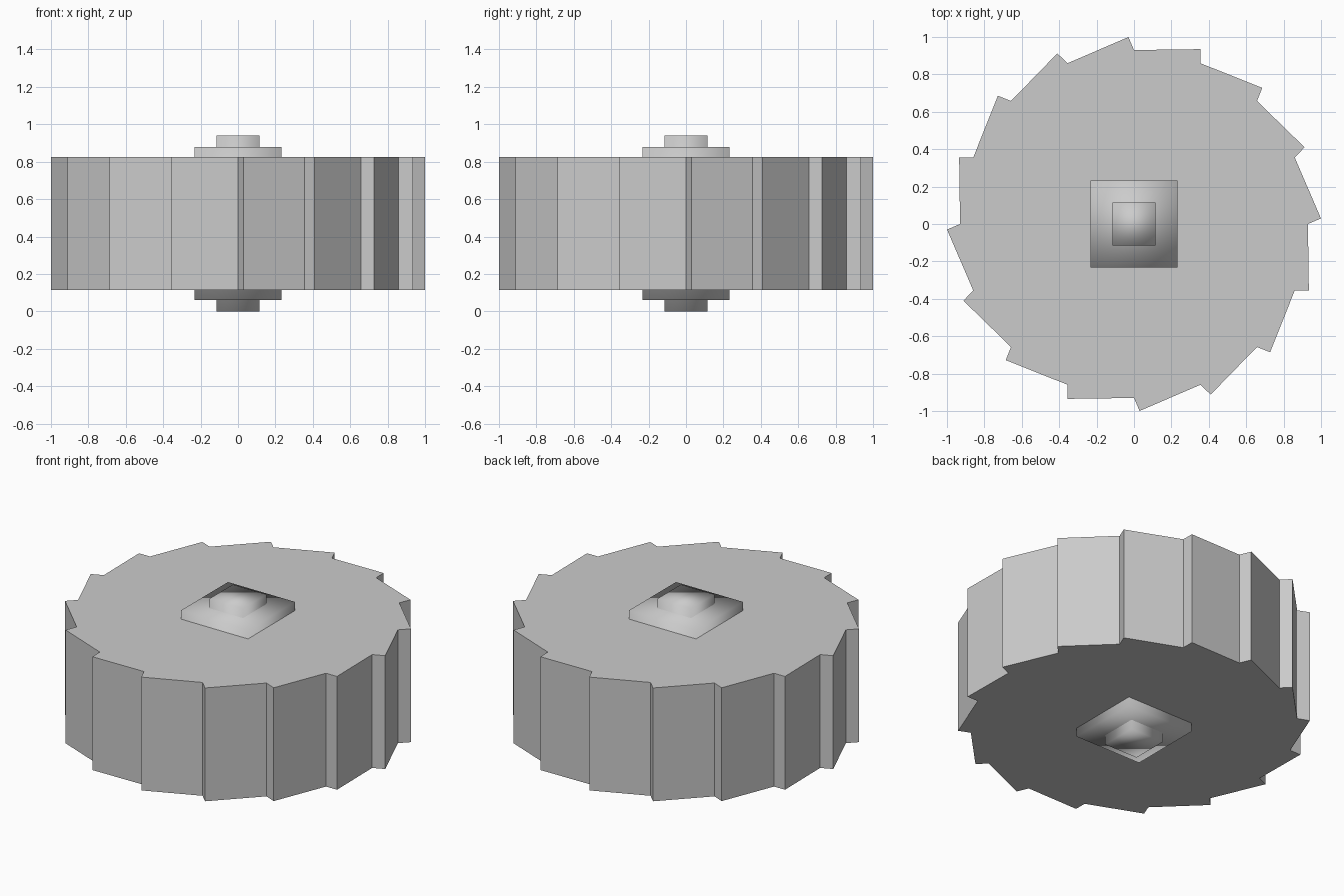
import bpy
import bmesh
from math import cos, sin, radians

default = bpy.data.objects.get("Cube")
if default:
    bpy.data.objects.remove(default, do_unlink=True)

TEETH = 16
ROOT, TIP = 0.93, 1.0
LEAD = radians(1.7)
BOTTOM, TOP = 0.115, 0.825
MID = (BOTTOM + TOP) / 2

# Material
grey = bpy.data.materials.new("light grey")
grey.use_nodes = True
colour = (0.6, 0.6, 0.6, 1)
grey.diffuse_color = colour
grey.node_tree.nodes["Principled BSDF"].inputs["Base Color"].default_value = colour


def add_object(name, bm, smooth=False):
    bmesh.ops.recalc_face_normals(bm, faces=bm.faces)
    for face in bm.faces:
        face.smooth = smooth
    mesh = bpy.data.meshes.new(name)
    bm.to_mesh(mesh)
    bm.free()
    mesh.materials.append(grey)
    obj = bpy.data.objects.new(name, mesh)
    bpy.context.collection.objects.link(obj)
    return obj


def square_block(name, half_width, height):
    bm = bmesh.new()
    bmesh.ops.create_cube(bm, size=1)
    bmesh.ops.scale(bm, vec=(2 * half_width, 2 * half_width, height), verts=bm.verts)
    bmesh.ops.translate(bm, vec=(0, 0, MID), verts=bm.verts)
    return add_object(name, bm, smooth=True)


# Ratchet wheel: a saw-toothed outline extruded upwards
bm = bmesh.new()
outline = []
for i in range(TEETH):
    angle = radians(360 / TEETH * i)
    for radius, a in ((ROOT, angle), (TIP, angle + LEAD)):
        outline.append(bm.verts.new((radius * cos(a), radius * sin(a), BOTTOM)))
base = bm.faces.new(outline)
raised = bmesh.ops.extrude_face_region(bm, geom=[base], use_keep_orig=True)["geom"]
bmesh.ops.translate(bm, vec=(0, 0, TOP - BOTTOM),
                    verts=[g for g in raised if isinstance(g, bmesh.types.BMVert)])
add_object("ratchet_wheel", bm)

# Square hub and axle running through the wheel, softly shaded
square_block("hub", 0.232, 0.82)
square_block("axle", 0.116, 0.94)
